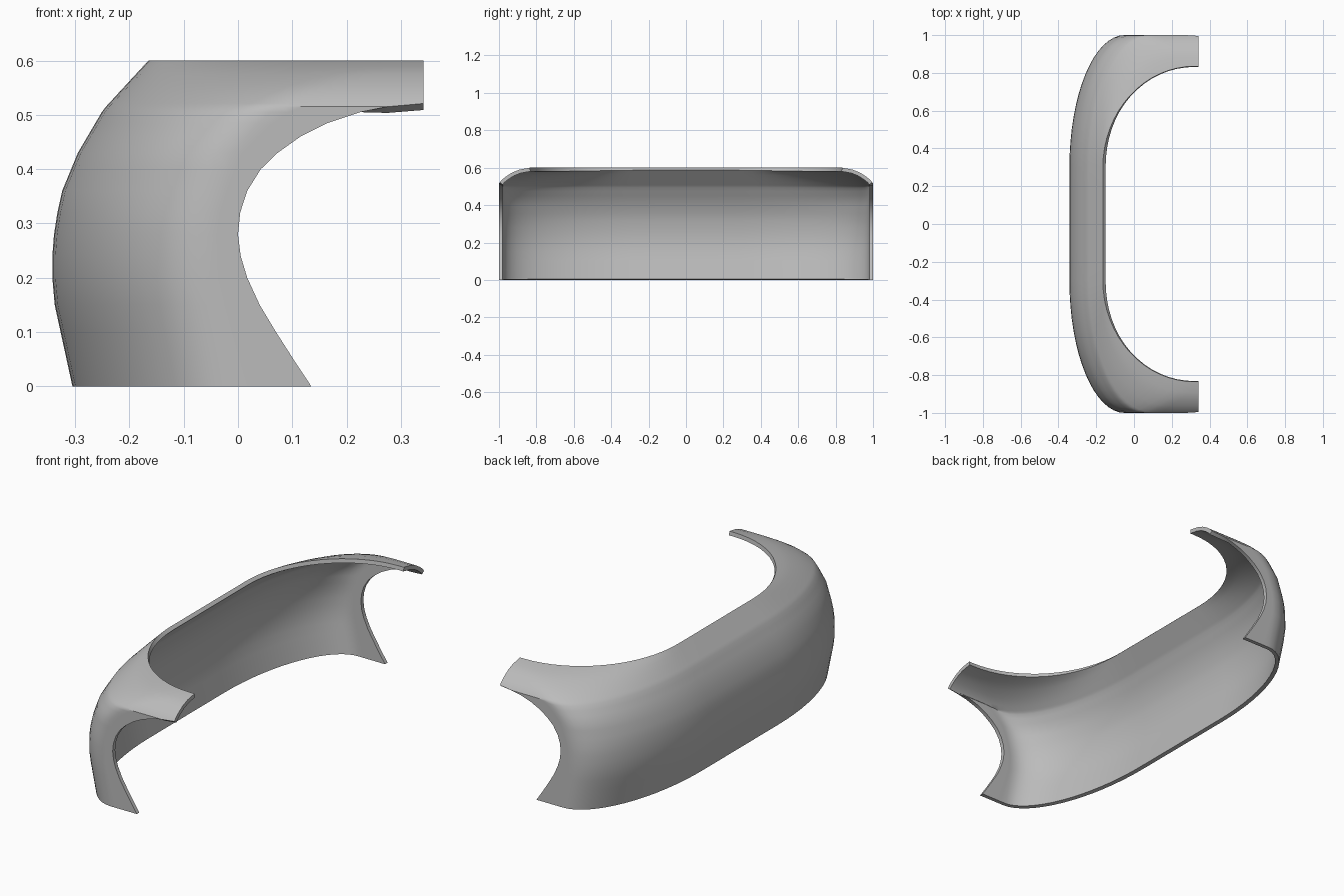
import bpy, bmesh, math

cube = bpy.data.objects.get("Cube")
if cube:
    bpy.data.objects.remove(cube, do_unlink=True)


def lerp(table, z):
    """Piecewise linear lookup in (height, value) pairs."""
    for (z0, v0), (z1, v1) in zip(table, table[1:]):
        if z <= z1:
            return v0 + (v1 - v0) * max(0, z - z0) / (z1 - z0)
    return table[-1][1]


# Side profile of the middle, where the rounded corners end, and half length
NOSE = [(0, -.305), (.17, -.342), (.26, -.342), (.35, -.328), (.43, -.295), (.51, -.248), (.6, -.165)]
CORNER = [(0, -.01), (.2, -.05), (.3, -.05), (.43, -.01), (.5, .05), (.55, .15), (.58, .24), (.6, .32)]
REACH = [(0, 1), (.515, 1), (.535, .985), (.555, .96), (.575, .928), (.59, .89), (.6, .835)]
FLAT_HALF = .3

# Wheel arch edge as (height, x), then the arm tip
ENDS = [(0, .135), (.05, .102), (.1, .07), (.15, .04), (.2, .017), (.24, .005), (.28, 0),
        (.32, .004), (.36, .017), (.4, .042), (.43, .073), (.46, .115), (.485, .165),
        (.505, .225), (.515, .275), (.521, .342), (.535, .342), (.555, .342),
        (.575, .342), (.59, .342), (.6, .342)]


def half_row(z, end):
    """Horizontal section: flat middle, elliptical corner, straight arm."""
    nose, corner, reach = lerp(NOSE, z), lerp(CORNER, z), lerp(REACH, z)
    corner = min(corner, end - .01)
    points = [(nose, 0, z), (nose, FLAT_HALF / 2, z)]
    arc, arm = 16, 5
    for i in range(arc + 1):
        a = math.pi / 2 * i / arc
        points.append((corner - (corner - nose) * math.cos(a),
                       FLAT_HALF + (reach - FLAT_HALF) * math.sin(a), z))
    for i in range(1, arm + 1):
        points.append((corner + (end - corner) * i / arm, reach, z))
    return points


# Skin the stacked sections into one sheet
bm = bmesh.new()
rows = []
for z, end in ENDS:
    half = half_row(z, end)
    full = [(x, -y, h) for x, y, h in reversed(half[1:])] + half
    rows.append([bm.verts.new(p) for p in full])
for low, high in zip(rows, rows[1:]):
    for i in range(len(low) - 1):
        bm.faces.new((low[i], high[i], high[i + 1], low[i + 1]))
bmesh.ops.recalc_face_normals(bm, faces=bm.faces)
bm.faces.ensure_lookup_table()
if bm.faces[len(rows[0]) // 2].normal.x > 0:
    bmesh.ops.reverse_faces(bm, faces=bm.faces)
mesh = bpy.data.meshes.new("bumper_shell")
bm.to_mesh(mesh)
bm.free()
bumper = bpy.data.objects.new("bumper_shell", mesh)
bpy.context.collection.objects.link(bumper)

# Plain grey plastic
grey = bpy.data.materials.new("plain_grey")
grey.use_nodes = True
colour = (.5, .5, .5, 1)
grey.diffuse_color = colour
grey.node_tree.nodes["Principled BSDF"].inputs["Base Color"].default_value = colour
mesh.materials.append(grey)

# Wall thickness grows inward
wall = bumper.modifiers.new("wall", 'SOLIDIFY')
wall.thickness = .02
wall.offset = -1
bpy.ops.object.select_all(action='DESELECT')
bumper.select_set(True)
bpy.context.view_layer.objects.active = bumper
bpy.ops.object.modifier_apply(modifier="wall")
bpy.ops.object.shade_smooth_by_angle(angle=math.radians(35))
